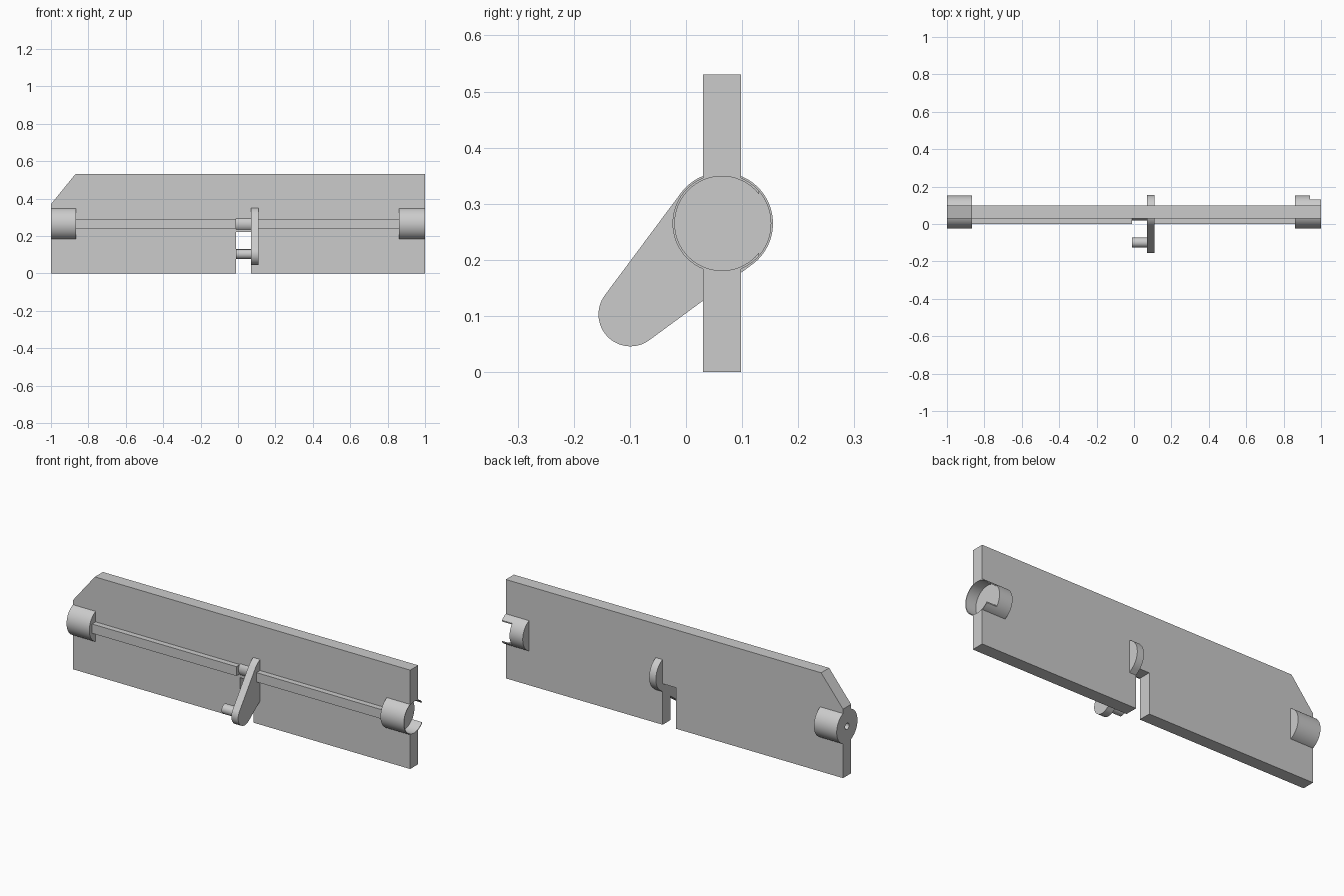
import bpy, bmesh, math
from mathutils import Vector

if "Cube" in bpy.data.objects:
    bpy.data.objects.remove(bpy.data.objects["Cube"])

grey = bpy.data.materials.new("plain grey")
grey.diffuse_color = (0.6, 0.6, 0.6, 1)
grey.use_nodes = True
grey.node_tree.nodes["Principled BSDF"].inputs["Base Color"].default_value = grey.diffuse_color

AXIS = (0.064, 0.265)      # pivot line (y, z)
PIN = (-0.099, 0.103)      # crank pin line (y, z)


def prism(name, pts, axis, a, b):
    """Extrude a profile along x (profile in y, z) or along y (profile in x, z)."""
    place = (lambda p, t: (t, p[0], p[1])) if axis == "x" else (lambda p, t: (p[0], t, p[1]))
    bm = bmesh.new()
    face = bm.faces.new([bm.verts.new(place(p, a)) for p in pts])
    res = bmesh.ops.extrude_face_region(bm, geom=[face])
    step = Vector(place((0, 0), b - a))
    for v in res["geom"]:
        if isinstance(v, bmesh.types.BMVert):
            v.co += step
    bmesh.ops.recalc_face_normals(bm, faces=bm.faces)
    mesh = bpy.data.meshes.new(name)
    bm.to_mesh(mesh)
    bm.free()
    mesh.materials.append(grey)
    ob = bpy.data.objects.new(name, mesh)
    bpy.context.collection.objects.link(ob)
    return ob


def arc(c, r, start=0.0, end=2 * math.pi, n=64):
    full = end - start > 6.28
    steps = n if full else n + 1
    return [(c[0] + r * math.cos(start + (end - start) * i / n),
             c[1] + r * math.sin(start + (end - start) * i / n)) for i in range(steps)]


def rect(u0, v0, u1, v1):
    return [(u0, v0), (u1, v0), (u1, v1), (u0, v1)]


def activate(ob):
    bpy.ops.object.select_all(action="DESELECT")
    ob.select_set(True)
    bpy.context.view_layer.objects.active = ob


def cut(ob, *cutters):
    activate(ob)
    for c in cutters:
        c.hide_render = True
        m = ob.modifiers.new("cut", "BOOLEAN")
        m.operation, m.solver, m.object = "DIFFERENCE", "EXACT", c
        bpy.ops.object.modifier_apply(modifier=m.name)


# flap plate with clipped corner and bottom notch
plate = prism("flap_plate", [(-1, 0), (-0.01, 0), (-0.01, 0.22), (0.07, 0.22), (0.07, 0),
                             (1, 0), (1, 0.53), (-0.87, 0.53), (-1, 0.37)], "y", 0.03, 0.098)

# stiffening ribs either side of the notch
ribs = [prism("left_rib", rect(0.0, 0.24, 0.04, 0.29), "x", -0.9, -0.01),
        prism("right_rib", rect(0.0, 0.24, 0.04, 0.29), "x", 0.07, 0.9)]

# exposed shaft above the notch (front half)
shaft = prism("notch_shaft", arc(AXIS, 0.045, math.pi / 2, 3 * math.pi / 2, 32), "x", -0.01, 0.07)

# tapered crank arm: outline around two circles, then its pin
dy, dz = PIN[0] - AXIS[0], PIN[1] - AXIS[1]
R, r = 0.091, 0.057
lean = math.atan2(dz, dy)
spread = math.acos((R - r) / math.hypot(dy, dz))
outline = (arc(PIN, r, lean - spread, lean + spread, 32)
           + arc(AXIS, R, lean + spread, lean - spread + 2 * math.pi, 48))
arm = prism("crank_arm", outline, "x", 0.07, 0.11)
pin = prism("crank_pin", arc(PIN, 0.026, n=40), "x", -0.01, 0.075)

# solid pivot on the left, open cup on the right
pivot = prism("left_pivot", arc(AXIS, 0.088), "x", -1, -0.865)
cup = prism("right_cup", arc(AXIS, 0.088), "x", 0.862, 1)

# cutters: pivot hole, cup bore, cup rear slot, recess for the pivot in the plate
hole = prism("hole_cutter", arc(AXIS, 0.017, n=32), "x", -1.1, -0.9)
bore = prism("bore_cutter", arc(AXIS, 0.084), "x", 0.94, 1.1)
slot = prism("slot_cutter", rect(0.13, 0.1, 0.3, 0.4), "x", 0.94, 1.1)
recess = prism("recess_cutter", arc(AXIS, 0.082), "x", -1.1, -0.89)
cut(plate, bore, recess)
cut(pivot, hole)
cut(cup, bore, slot)
for c in (hole, bore, slot, recess):
    bpy.data.objects.remove(c)

# smooth the round parts
for ob in (plate, shaft, arm, pin, pivot, cup):
    activate(ob)
    bpy.ops.object.shade_smooth_by_angle(angle=math.radians(30))
